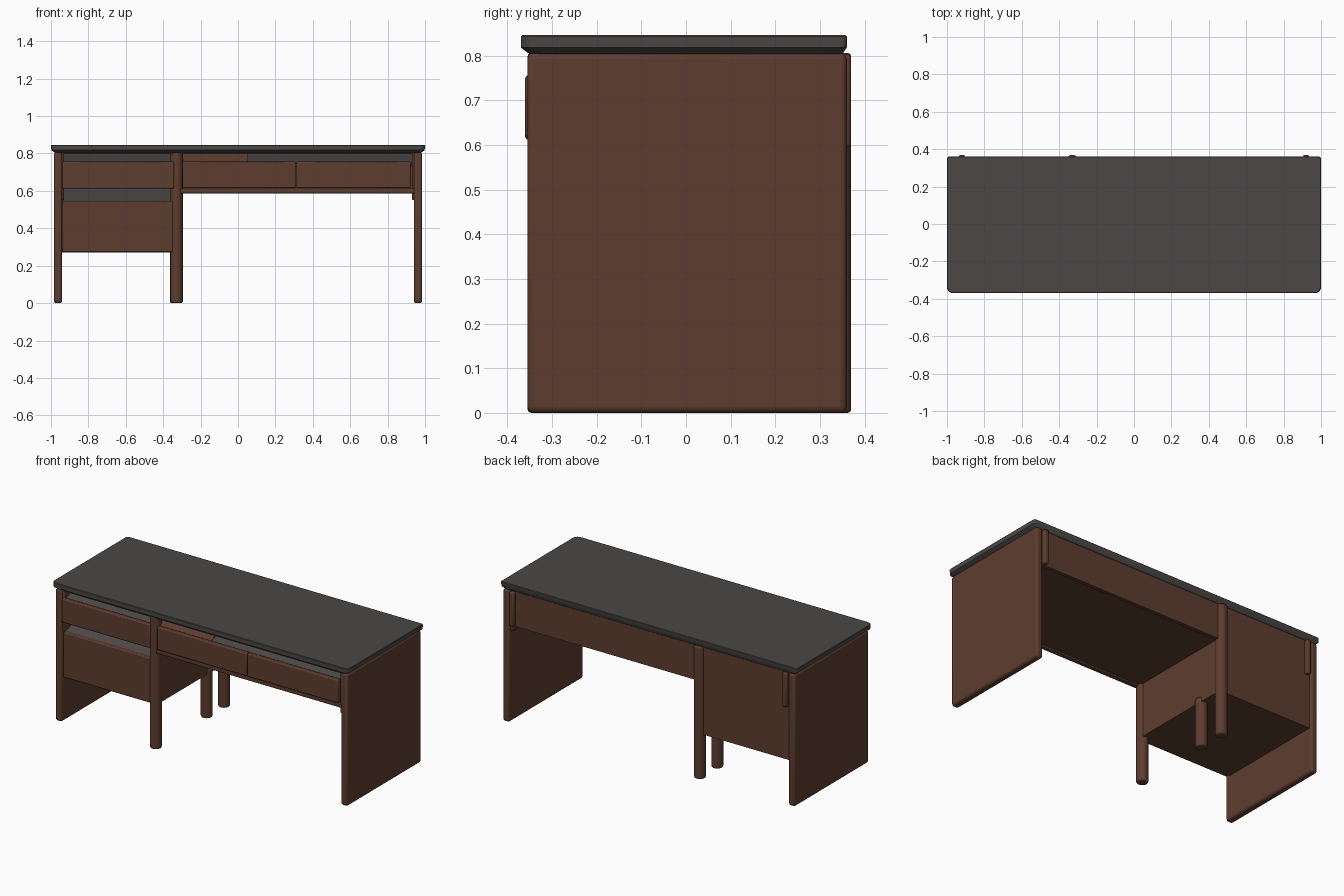
import bpy, bmesh, math

if "Cube" in bpy.data.objects:
    bpy.data.objects.remove(bpy.data.objects["Cube"])


def material(name, rgb):
    m = bpy.data.materials.new(name)
    m.diffuse_color = (*rgb, 1)
    m.use_nodes = True
    m.node_tree.nodes["Principled BSDF"].inputs["Base Color"].default_value = m.diffuse_color
    return m


WOOD = material("brown wood", (0.110, 0.046, 0.029))
GREY = material("charcoal laminate", (0.070, 0.063, 0.061))


def finish(name, bm, mat, bevel=0, segs=2):
    bmesh.ops.recalc_face_normals(bm, faces=bm.faces)
    me = bpy.data.meshes.new(name)
    bm.to_mesh(me)
    bm.free()
    me.materials.append(mat)
    ob = bpy.data.objects.new(name, me)
    bpy.context.collection.objects.link(ob)
    if bevel:
        b = ob.modifiers.new("soft edges", 'BEVEL')
        b.width, b.segments, b.limit_method = bevel, segs, 'ANGLE'
    bpy.ops.object.select_all(action='DESELECT')
    ob.select_set(True)
    bpy.context.view_layer.objects.active = ob
    bpy.ops.object.shade_smooth_by_angle(angle=math.radians(35))
    return ob


def box(name, x, y, z, mat=WOOD, bevel=0, segs=2):
    bm = bmesh.new()
    bmesh.ops.create_cube(bm, size=1)
    for v in bm.verts:
        for i, (a, b) in enumerate((x, y, z)):
            v.co[i] = a if v.co[i] < 0 else b
    return finish(name, bm, mat, bevel, segs)


def post(name, x, y, z0, z1, r):
    bm = bmesh.new()
    bmesh.ops.create_cone(bm, cap_ends=True, segments=20, radius1=r, radius2=r, depth=z1 - z0)
    bmesh.ops.translate(bm, verts=bm.verts, vec=(x, y, (z0 + z1) / 2))
    return finish(name, bm, WOOD, 0.008)


def wedge(name, x, front, back, mat):
    """Solid prism along x whose top slopes from front (y, z) up to back (y, z)."""
    bm = bmesh.new()
    prof = [front, back, (back[0], front[1] - 0.02), (front[0], front[1] - 0.02)]
    f = bm.faces.new([bm.verts.new((x[0], *p)) for p in prof])
    ext = bmesh.ops.extrude_face_region(bm, geom=[f])
    vs = [g for g in ext["geom"] if isinstance(g, bmesh.types.BMVert)]
    bmesh.ops.translate(bm, verts=vs, vec=(x[1] - x[0], 0, 0))
    return finish(name, bm, mat)


# Desk top: rounded outline lofted through stacked levels, undercut at the edge
def outline(x, y0, y1, r_front, r_back):
    pts = []
    for cx, cy, r, a0 in ((x - r_back, y1 - r_back, r_back, 0), (r_back - x, y1 - r_back, r_back, 90),
                          (r_front - x, y0 + r_front, r_front, 180), (x - r_front, y0 + r_front, r_front, 270)):
        for k in range(6):
            a = math.radians(a0 + 18 * k)
            pts.append((cx + r * math.cos(a), cy + r * math.sin(a)))
    return pts


bm = bmesh.new()
rings = []
for z, x, y0, y1 in ((0.803, 0.978, -0.350, 0.350), (0.818, 0.998, -0.370, 0.360),
                     (0.843, 1.0, -0.370, 0.360), (0.846, 0.997, -0.367, 0.357)):
    rings.append([bm.verts.new((px, py, z)) for px, py in outline(x, y0, y1, 0.032, 0.012)])
for a, b in zip(rings, rings[1:]):
    for i in range(len(a)):
        j = (i + 1) % len(a)
        bm.faces.new((a[i], a[j], b[j], b[i]))
bm.faces.new(rings[0])
bm.faces.new(rings[-1])
finish("desk_top", bm, GREY)

# End panels with rounded edges, thicker shoulders and back brackets
for side, s in (("left", -1), ("right", 1)):
    box(side + "_end_panel", sorted((s * 0.940, s * 0.985)), (-0.355, 0.360), (0.0, 0.806), WOOD, 0.014, 3)
    box(side + "_shoulder", sorted((s * 0.930, s * 0.965)), (-0.345, 0.345), (0.55, 0.806), WOOD, 0.008)
    box(side + "_back_bracket", sorted((s * 0.905, s * 0.935)), (0.330, 0.370), (0.595, 0.803), WOOD, 0.008)

# Round legs under the pedestal's inner side
post("front_leg", -0.328, -0.322, 0.0, 0.806, 0.033)
post("middle_leg", -0.330, 0.170, 0.0, 0.30, 0.033)
post("back_leg", -0.330, 0.337, 0.0, 0.806, 0.033)

# Pedestal cabinet carcass
box("cabinet_side", (-0.350, -0.310), (-0.320, 0.340), (0.27, 0.806))
box("cabinet_back", (-0.945, -0.335), (0.325, 0.347), (0.27, 0.806))
box("cabinet_floor", (-0.945, -0.335), (-0.320, 0.340), (0.27, 0.29))

# Knee space drawer box
box("back_apron", (-0.320, 0.945), (0.325, 0.347), (0.59, 0.806))
box("drawer_box_floor", (-0.320, 0.945), (-0.325, 0.340), (0.597, 0.612))
box("front_lower_rail", (-0.310, 0.945), (-0.348, -0.320), (0.587, 0.614), WOOD, 0.004)
box("front_upper_rail", (-0.945, 0.945), (-0.345, -0.325), (0.797, 0.806))

# Drawer fronts
for name, x, y, z in (("file_drawer_front", (-0.938, -0.345), -0.346, (0.272, 0.547)),
                      ("pedestal_drawer_front", (-0.938, -0.342), -0.360, (0.612, 0.756)),
                      ("centre_drawer_front", (-0.296, 0.308), -0.360, (0.616, 0.756)),
                      ("right_drawer_front", (0.312, 0.924), -0.360, (0.616, 0.756))):
    box(name, x, (y, y + 0.03), z, WOOD, 0.006)

# Sloping drawer contents seen through the gaps above the fronts
wedge("file_drawer_filling", (-0.94, -0.345), (-0.325, 0.545), (-0.16, 0.625), GREY)
wedge("pedestal_drawer_filling", (-0.94, -0.345), (-0.325, 0.750), (-0.18, 0.805), GREY)
wedge("centre_drawer_filling", (-0.31, 0.05), (-0.325, 0.750), (-0.24, 0.805), WOOD)
wedge("right_drawer_filling", (0.05, 0.935), (-0.325, 0.750), (-0.18, 0.805), GREY)
